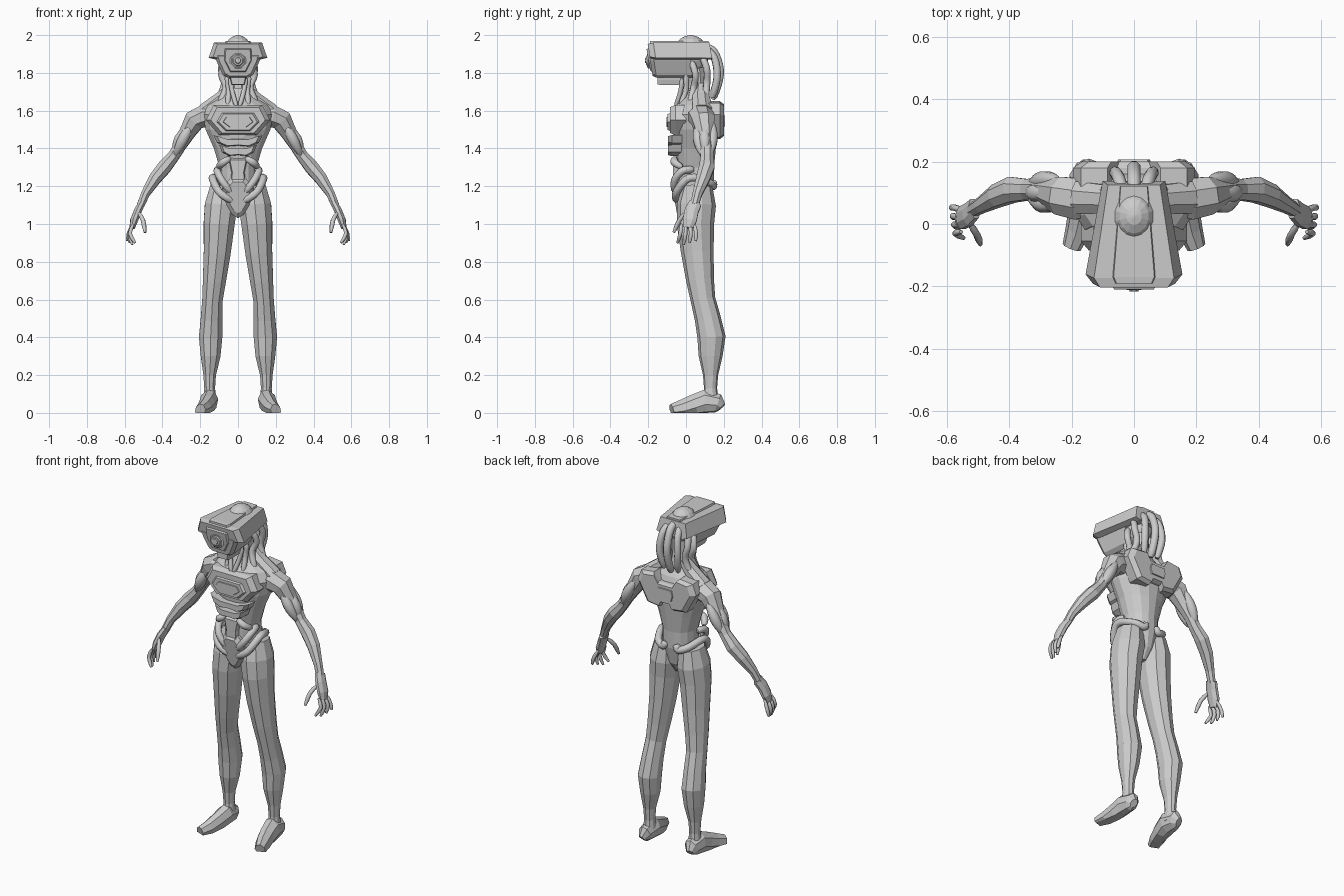
import bpy
import bmesh
import math
from mathutils import Vector

cube = bpy.data.objects.get("Cube")
if cube:
    bpy.data.objects.remove(cube, do_unlink=True)

colour = (.6, .6, .6, 1)
grey = bpy.data.materials.new("plain_grey")
grey.use_nodes = True
grey.diffuse_color = colour
grey.node_tree.nodes["Principled BSDF"].inputs["Base Color"].default_value = colour


def build(name, rings, smooth=False, mirrored=False):
    """Skin equal rings of points, close both ends, optionally make a left and a right copy."""
    copies = (("left_", 1), ("right_", -1)) if mirrored else (("", 1),)
    for side, sign in copies:
        bm = bmesh.new()
        loops = [[bm.verts.new((sign * p[0], p[1], p[2])) for p in ring] for ring in rings]
        count = len(loops[0])
        for low, high in zip(loops, loops[1:]):
            for i in range(count):
                j = (i + 1) % count
                bm.faces.new((low[i], low[j], high[j], high[i])).smooth = smooth
        bm.faces.new(loops[0])
        bm.faces.new(loops[-1])
        bmesh.ops.recalc_face_normals(bm, faces=bm.faces)
        mesh = bpy.data.meshes.new(side + name)
        bm.to_mesh(mesh)
        bm.free()
        mesh.materials.append(grey)
        bpy.context.collection.objects.link(bpy.data.objects.new(side + name, mesh))


def limb(name, path, depth=1, sides=8, smooth=False, mirrored=True):
    """Sweep oval sections (x, y, z, radius) along a path; depth stretches them sideways.
    A fifth value in a section gives its own depth instead. Nothing goes below the floor."""
    points = [Vector(section[:3]) for section in path]
    start = (points[1] - points[0]).normalized()
    across = Vector((1, 0, 0)) if abs(start.y) > .8 else Vector((0, 1, 0))
    rings = []
    for i, (point, section) in enumerate(zip(points, path)):
        along = points[min(i + 1, len(points) - 1)] - points[max(i - 1, 0)]
        along.normalize()
        across = (across - along * across.dot(along)).normalized()
        other = along.cross(across)
        radius = section[3]
        wide = section[4] if len(section) > 4 else radius * depth
        ring = []
        for k in range(sides):
            angle = math.tau * (k + .5) / sides
            corner = point + other * radius * math.cos(angle) + across * wide * math.sin(angle)
            corner.z = max(corner.z, 0)
            ring.append(corner)
        rings.append(ring)
    build(name, rings, smooth, mirrored)


def hose(name, path, radius, swell=0, mirrored=True, steps=4):
    """Smooth round hose through a few points; swell thins its ends like a muscle."""
    points = [Vector(p) for p in path]
    points = [points[0] * 2 - points[1]] + points + [points[-1] * 2 - points[-2]]
    curve = []
    for before, a, b, after in zip(points, points[1:], points[2:], points[3:]):
        leave, arrive = (b - before) / 2, (after - a) / 2
        for k in range(steps):
            t = k / steps
            blend = t * t * (3 - 2 * t)
            curve.append(a.lerp(b, blend) + leave * t * (1 - t) ** 2 - arrive * t * t * (1 - t))
    curve.append(points[-2])
    last = len(curve) - 1
    sections = []
    for i, p in enumerate(curve):
        size = radius * (1 - swell + swell * math.sin(math.pi * i / last))
        if i in (0, last):
            size *= .6
        sections.append((p.x, p.y, p.z, size))
    limb(name, sections, smooth=True, mirrored=mirrored)


def prism(name, half, back, front, tail=1, taper=.85, bevel=.02, lean=0):
    """Carry a symmetric outline of (x, z) points from back to front, ending in a bevel.
    Tail narrows the back end; lean pushes the lower part backwards."""
    outline = half + [(-x, z) for x, z in reversed(half) if x > 0]
    top = max(z for x, z in half)
    middle = (top + min(z for x, z in half)) / 2
    shoulder = front - math.copysign(bevel, front - back)
    rings = []
    for y, wide, tall in ((back, tail, 1), (shoulder, 1, 1), (front, taper, taper)):
        rings.append([(x * wide, y + lean * (top - z), middle + (z - middle) * tall) for x, z in outline])
    build(name, rings)


def panel(name, top, wide, base, high, low, **shape):
    """Six-sided armour panel given by its three half widths and its upper and lower edge."""
    middle = (high + low) / 2
    half = [(0, high), (top, high), (wide, middle), (base, low), (0, low)]
    prism(name, half, **shape)


# Legs and feet
limb("leg", [
    (.15, .13, .05, .04), (.15, .13, .13, .03), (.15, .13, .2, .035), (.145, .13, .3, .055),
    (.145, .135, .4, .065), (.14, .115, .5, .06), (.135, .09, .6, .057), (.125, .075, .7, .064),
    (.11, .06, .85, .075), (.1, .05, 1, .086), (.09, .055, 1.1, .09), (.08, .06, 1.2, .07)],
    depth=1.15, sides=10)
limb("foot", [
    (.16, .19, .03, .02), (.155, .17, .05, .04), (.155, .1, .06, .05),
    (.165, .04, .04, .045), (.18, -.02, .02, .04), (.2, -.075, .01, .03)], depth=1.3)

# Torso and neck
torso = ((1.04, .03, .04), (1.1, .06, .08), (1.2, .1, .1), (1.3, .1, .1), (1.4, .13, .11),
         (1.5, .175, .12), (1.58, .19, .12), (1.63, .16, .1), (1.67, .09, .07), (1.72, .05, .05))
limb("torso", [(0, .05, z, wide, deep) for z, wide, deep in torso], sides=16, mirrored=False)
limb("neck", [(0, .06, 1.65, .06), (0, .06, 1.75, .045), (0, .05, 1.86, .05)], mirrored=False)

# Chest, belly and back armour
panel("chest_armour", top=.13, wide=.17, base=.1, high=1.63, low=1.47, back=0, front=-.085, bevel=.03)
panel("chest_panel", top=.09, wide=.12, base=.07, high=1.59, low=1.49, back=-.05, front=-.097)
panel("chest_inset", top=.07, wide=.09, base=.05, high=1.57, low=1.51, back=-.08, front=-.102)
for label, z, wide in (("rib_armour", 1.45, .13), ("lower_rib_armour", 1.4, .1)):
    wing = [(0, z), (wide / 2, z), (wide, z + .02), (wide * .85, z - .02), (wide / 2, z - .04), (0, z - .035)]
    prism(label, wing, back=-.02, front=-.095)
panel("belly_plate", top=.05, wide=.035, base=.04, high=1.35, low=1.2, back=0, front=-.068)
prism("pelvis_plate", [(0, 1.25), (.035, 1.25), (.085, 1.19), (.06, 1.1), (.03, 1.05), (0, 1.03)],
      back=-.02, front=-.077, taper=.75, lean=.13)
prism("back_plate", [(0, 1.6), (.055, 1.6), (.085, 1.65), (.17, 1.64), (.195, 1.58), (.13, 1.46),
                     (.05, 1.45), (.035, 1.48), (0, 1.48)], back=.12, front=.2)
panel("back_ridge", top=.05, wide=.06, base=.05, high=1.58, low=1.51, back=.18, front=.206)

# Waist and rib hoses
hose("hip_hose", [(.03, -.05, 1.12), (.1, -.05, 1.17), (.135, .02, 1.245),
                  (.1, .12, 1.22), (.05, .145, 1.2), (.035, .14, 1.23)], radius=.021)
hose("waist_hose", [(.04, -.06, 1.17), (.085, -.06, 1.23), (.11, -.02, 1.28), (.1, .04, 1.29)], radius=.02)
hose("rib_hose", [(.04, -.06, 1.35), (.08, -.06, 1.325), (.105, -.02, 1.3)], radius=.021, swell=.3)

# Arms
limb("arm", [
    (.11, .08, 1.58, .05), (.18, .08, 1.57, .065), (.23, .09, 1.55, .06), (.27, .1, 1.48, .045),
    (.31, .11, 1.41, .035), (.34, .11, 1.36, .033), (.39, .11, 1.3, .04), (.44, .09, 1.24, .036),
    (.49, .06, 1.16, .025), (.515, .045, 1.1, .022)], depth=1.1)
limb("trapezius", [(.03, .08, 1.73, .025), (.09, .08, 1.67, .035), (.18, .085, 1.6, .04)], depth=1.4)
for label, y, bulge in (("outer", .1, .02), ("front", .065, 0), ("back", .14, 0)):
    hose(label + "_upper_arm", [(.24, y, 1.54), (.29 + bulge, y, 1.45), (.335, (y + .11) / 2, 1.36)],
         radius=.03, swell=.6)

# Hands
limb("palm", [(.51, .05, 1.11, .02), (.53, .03, 1.07, .022), (.55, .02, 1.02, .022), (.56, .01, .98, .015)],
     depth=1.8)
fingers = ("index", "middle", "ring", "little")
for i, label in enumerate(fingers):
    y = -.025 + .023 * i
    length = .09 - .01 * abs(i - 1)
    bend = .58 - .004 * abs(i - 2)
    hose(label + "_finger", [(.553, y, 1), (bend, y * 1.2, .97 - length / 4), (.545 + .014 * i, y * 1.4 - .01, .98 - length)],
         radius=.0105, steps=2)
hose("thumb", [(.525, 0, 1.06), (.503, -.035, 1.02), (.492, -.065, .955)], radius=.012, steps=2)

# Head dome
dome = []
for i in range(11):
    angle = math.pi * i / 10
    spread = max(math.sin(angle), .05)
    dome.append((0, .025, 1.895 - .105 * math.cos(angle), .08 * spread, .095 * spread))
limb("head_dome", dome, sides=14, mirrored=False)

# Visor and muzzle
tilt = .15
prism("visor", [(0, 1.96), (.128, 1.96), (.155, 1.88), (.115, 1.87), (0, 1.87)],
      back=.125, front=-.203, tail=.65, bevel=.03, lean=tilt)
panel("visor_roof", top=.065, wide=.07, base=.07, high=1.97, low=1.94, back=.12, front=-.19, tail=.65)
prism("muzzle", [(0, 1.9), (.125, 1.9), (.115, 1.865), (.08, 1.79), (.055, 1.775), (0, 1.775)],
      back=.02, front=-.195, tail=.75, lean=tilt)
panel("face_plate", top=.075, wide=.08, base=.045, high=1.935, low=1.8, back=-.16, front=-.209, lean=tilt)
panel("chin", top=.045, wide=.042, base=.035, high=1.79, low=1.735, back=.01, front=-.15)

# Lens rings step forward as they shrink
for label, radius, front in (("lens_rim", .046, -.206), ("lens_ring", .032, -.211), ("lens", .018, -.216)):
    limb(label, [(0, -.16, 1.866, radius), (0, front + .006, 1.866, radius), (0, front, 1.866, radius * .8)],
         mirrored=False)

# Neck and head hoses
hose("throat_cord", [(.042, -.02, 1.77), (.03, -.03, 1.7), (.008, -.055, 1.62)], radius=.013)
hose("side_throat_cord", [(.06, 0, 1.79), (.05, 0, 1.71), (.055, -.03, 1.63)], radius=.015)
hose("cheek_hose", [(.07, .03, 1.86), (.088, .05, 1.79), (.065, .04, 1.72), (.1, .02, 1.63)], radius=.018)
hose("side_head_hose", [(.07, .08, 1.9), (.088, .11, 1.82), (.072, .11, 1.74), (.115, .1, 1.63)], radius=.019)
hose("rear_head_hose", [(.035, .1, 1.93), (.05, .15, 1.88), (.06, .165, 1.78), (.045, .14, 1.67)], radius=.02)
hose("centre_head_hose", [(0, .1, 1.94), (0, .15, 1.91), (0, .18, 1.82), (0, .17, 1.74), (0, .14, 1.66)],
     radius=.022, mirrored=False)
